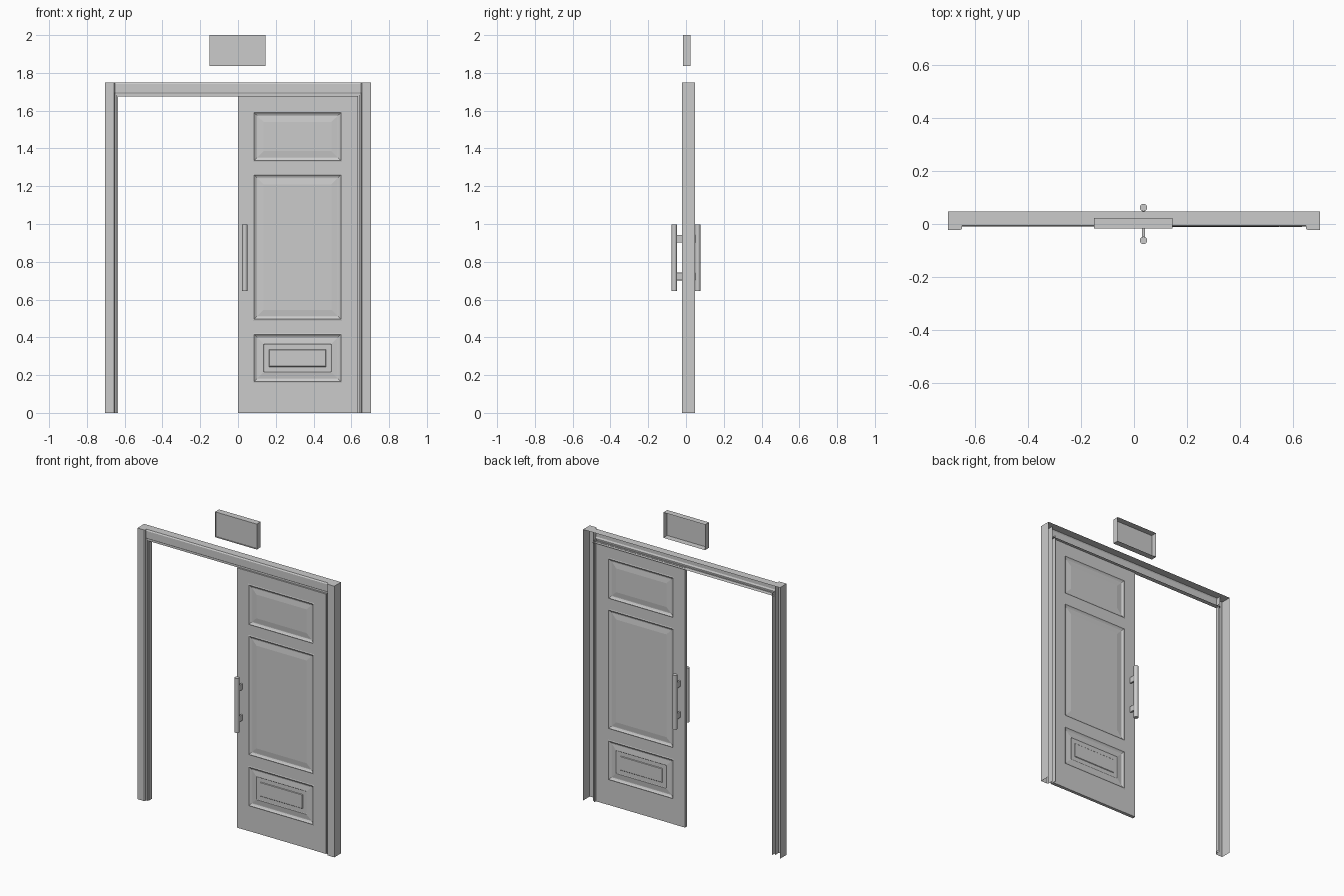
import bpy, bmesh

if "Cube" in bpy.data.objects:
    bpy.data.objects.remove(bpy.data.objects["Cube"])

def finish(bm, name):
    mesh = bpy.data.meshes.new(name)
    bm.to_mesh(mesh)
    bm.free()
    ob = bpy.data.objects.new(name, mesh)
    bpy.context.collection.objects.link(ob)
    return ob

def box(name, x, y, z):
    bm = bmesh.new()
    bmesh.ops.create_cube(bm, size=1)
    for v in bm.verts:
        v.co = [lo + (c + 0.5) * (hi - lo) for c, (lo, hi) in zip(v.co, (x, y, z))]
    return finish(bm, name)

def sheet(name, start, end):
    """Open strip between two matching polylines."""
    bm = bmesh.new()
    a = [bm.verts.new(p) for p in start]
    b = [bm.verts.new(p) for p in end]
    for i in range(len(a) - 1):
        bm.faces.new((a[i], a[i + 1], b[i + 1], b[i]))
    return bm, a, b

def panel(name, x, z, rings, side):
    """Nested rectangles (inset, height) forming one moulded panel face."""
    bm = bmesh.new()
    prev = None
    for inset, h in rings:
        x0, x1, z0, z1 = x[0] + inset, x[1] - inset, z[0] + inset, z[1] - inset
        ring = [bm.verts.new((px, side * h, pz))
                for px, pz in ((x0, z0), (x1, z0), (x1, z1), (x0, z1))]
        if prev:
            for i in range(4):
                j = (i + 1) % 4
                bm.faces.new((prev[i], prev[j], ring[j], ring[i]))
        prev = ring
    bm.faces.new(prev)
    if side > 0:
        bmesh.ops.reverse_faces(bm, faces=bm.faces[:])
    return finish(bm, name)

# Side casings: open-backed shells with capped tops, plus door stops
casing = [(0.703, 0.047), (0.703, -0.022), (0.656, -0.022), (0.65, -0.017), (0.65, 0.02)]
stop = [(0.65, -0.008), (0.642, -0.008), (0.642, 0), (0.636, 0), (0.636, 0.03)]
for s, side in ((1, "right"), (-1, "left")):
    for part, prof, top in (("casing", casing, 1.75), ("jamb", stop, 1.69)):
        bm, a, b = sheet(part, [(s * x, y, 0) for x, y in prof],
                         [(s * x, y, top) for x, y in prof])
        if part == "casing":
            b[-1].co.y = a[-1].co.y = 0.02
            corner = bm.verts.new((s * 0.65, 0.047, top))
            bm.faces.new(b + [corner])
        bmesh.ops.recalc_face_normals(bm, faces=bm.faces[:])
        finish(bm, f"{side}_{part}")

# Head casing with stepped lower edge, open at the back
head = [(0.047, 1.75), (-0.005, 1.75), (-0.010, 1.742), (-0.010, 1.697),
        (-0.006, 1.69), (-0.006, 1.684), (0, 1.682), (0, 1.675), (0.03, 1.675)]
bm, a, b = sheet("head", [(-0.65, y, z) for y, z in head],
                 [(0.65, y, z) for y, z in head])
finish(bm, "head_casing")

# Door leaf: stiles and rails
T = 0.011
box("lock_stile", (0, 0.08), (-T, T), (0, 1.677))
box("hinge_stile", (0.55, 0.636), (-T, T), (0, 1.677))
for i, z in enumerate(((0, 0.16), (0.42, 0.49), (1.265, 1.33), (1.595, 1.677))):
    box(f"rail_{i}", (0.08, 0.55), (-T + 0.001, T - 0.001), z)

# Moulded panels on both faces
base = [(0, 0.010), (0.006, 0.012), (0.012, 0.007), (0.02, 0.003), (0.024, 0.003), (0.056, 0.007)]
emboss = base + [(0.059, 0.005), (0.084, 0.005), (0.087, 0.008)]
for i, (z, rings) in enumerate((((0.16, 0.42), emboss), ((0.49, 1.265), base), ((1.33, 1.595), base))):
    for side, face in ((-1, "front"), (1, "back")):
        panel(f"{face}_panel_{i}", (0.08, 0.55), z, rings, side)

# Pull handles on both faces
for side, face in ((-1, "front"), (1, "back")):
    bpy.ops.mesh.primitive_cylinder_add(vertices=24, radius=0.014, depth=0.352,
                                        location=(0.036, side * 0.062, 0.822))
    bpy.context.object.name = f"{face}_pull_bar"
    bpy.ops.object.shade_smooth_by_angle()
    for i, z in enumerate((0.722, 0.922)):
        stem = box(f"{face}_pull_stem_{i}", (0.03, 0.042),
                   sorted((side * T, side * 0.052)), (z - 0.02, z + 0.02))
        bev = stem.modifiers.new("round", 'BEVEL')
        bev.width, bev.segments = 0.003, 2

# Sign above the door: shallow open-backed tray
bm = bmesh.new()
rings = []
for inset, y in ((0, 0.023), (0, -0.017), (0.004, -0.017), (0.004, -0.012)):
    x0, x1, z0, z1 = -0.152 + inset, 0.146 - inset, 1.836 + inset, 2.0 - inset
    rings.append([bm.verts.new((x, y, z)) for x, z in ((x0, z0), (x1, z0), (x1, z1), (x0, z1))])
for p, q in zip(rings, rings[1:]):
    for i in range(4):
        j = (i + 1) % 4
        bm.faces.new((p[i], p[j], q[j], q[i]))
bm.faces.new(rings[-1])
finish(bm, "sign_plate")
